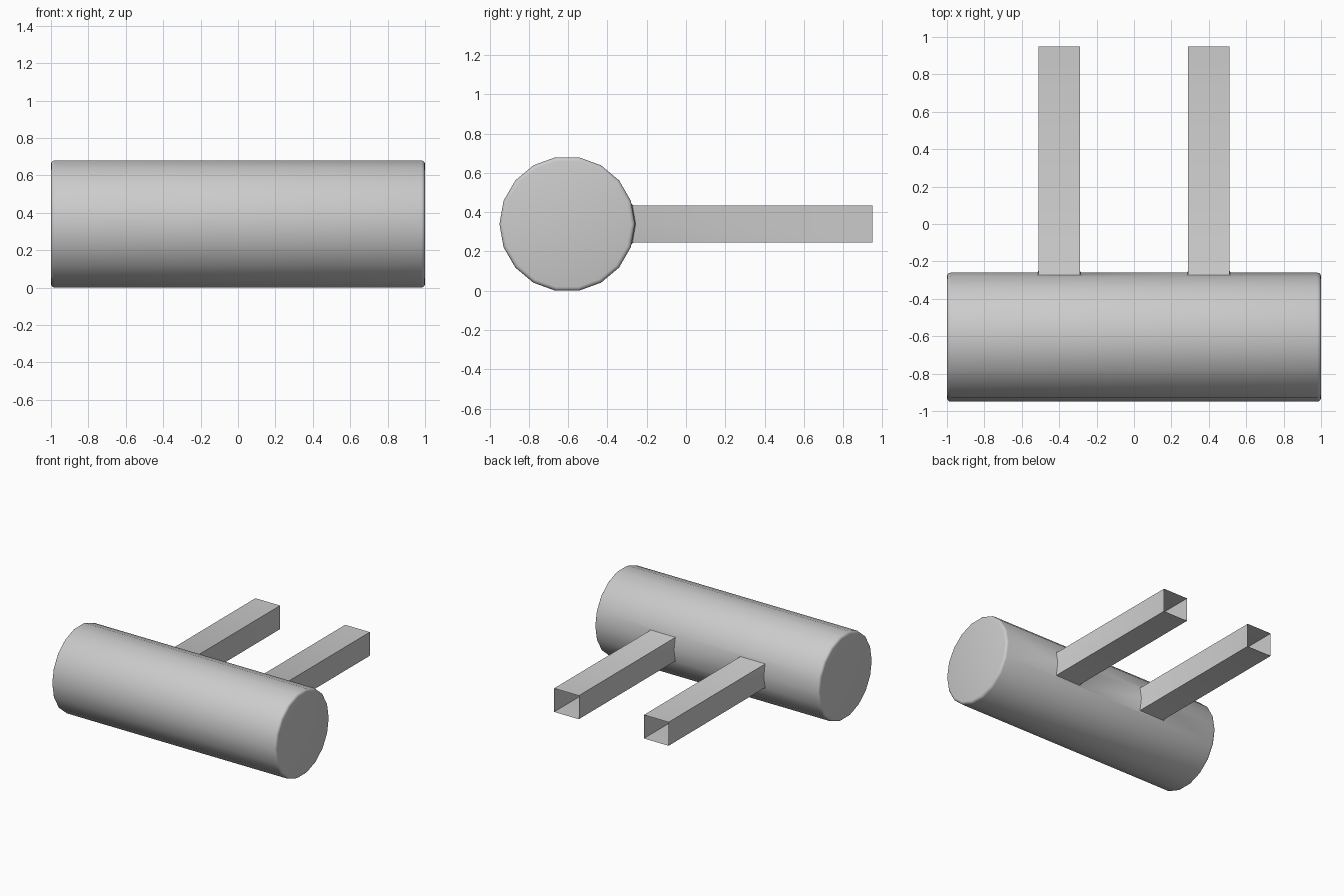
import bpy, bmesh
from math import pi
from mathutils import Matrix, Vector

if "Cube" in bpy.data.objects:
    bpy.data.objects.remove(bpy.data.objects["Cube"])

R, CY, CZ = 0.345, -0.605, 0.34


def to_object(name, bm):
    bmesh.ops.recalc_face_normals(bm, faces=bm.faces)
    mesh = bpy.data.meshes.new(name)
    bm.to_mesh(mesh)
    bm.free()
    ob = bpy.data.objects.new(name, mesh)
    bpy.context.collection.objects.link(ob)
    return ob


# 18-sided drum lying along x, with softly rounded rims
bm = bmesh.new()
bmesh.ops.create_cone(bm, cap_ends=True, segments=18, radius1=R, radius2=R, depth=2)
bmesh.ops.rotate(bm, verts=bm.verts, matrix=Matrix.Rotation(pi / 2, 3, 'Y'))
# turn so that vertices point along y and flats face up and down
v = max(bm.verts, key=lambda p: p.co.y)
turn = Vector((v.co.y, v.co.z)).angle_signed(Vector((1, 0)))
bmesh.ops.rotate(bm, verts=bm.verts, matrix=Matrix.Rotation(-turn, 3, 'X'))
bm.verts.ensure_lookup_table()
if max(p.co.y for p in bm.verts) < R - 1e-4:
    bmesh.ops.rotate(bm, verts=bm.verts, matrix=Matrix.Rotation(pi / 18, 3, 'X'))
bmesh.ops.translate(bm, verts=bm.verts, vec=(0, CY, CZ))
rims = [e for e in bm.edges if abs(e.verts[0].co.x - e.verts[1].co.x) < 1e-4]
bmesh.ops.bevel(bm, geom=rims, offset=0.02, segments=3, profile=0.5, affect='EDGES')
drum = to_object("drum_with_arms", bm)

# two square arms reaching back from the drum
bm = bmesh.new()
for x in (-0.4, 0.4):
    m = Matrix.Translation((x, 0.275, CZ)) @ Matrix.Diagonal((0.22, 1.35, 0.19, 1))
    bmesh.ops.create_cube(bm, size=1, matrix=m)
arms = to_object("arm_helper", bm)

# weld the arms to the drum
mod = drum.modifiers.new("weld", 'BOOLEAN')
mod.operation, mod.solver, mod.object = 'UNION', 'EXACT', arms
bpy.context.view_layer.objects.active = drum
drum.select_set(True)
bpy.ops.object.modifier_apply(modifier=mod.name)
bpy.data.objects.remove(arms)

# small fillet at the weld, then open the far ends of the hollow arms
bm = bmesh.new()
bm.from_mesh(drum.data)
bmesh.ops.remove_doubles(bm, verts=bm.verts, dist=1e-5)
weld = [e for e in bm.edges if len(e.link_faces) == 2 and e.calc_face_angle_signed() < -0.3]
bmesh.ops.bevel(bm, geom=weld, offset=0.012, segments=2, profile=0.5, affect='EDGES')
ends = [f for f in bm.faces if f.calc_center_median().y > 0.94]
bmesh.ops.delete(bm, geom=ends, context='FACES_ONLY')
bm.to_mesh(drum.data)
bm.free()
bpy.ops.object.shade_smooth_by_angle(angle=pi / 5)
